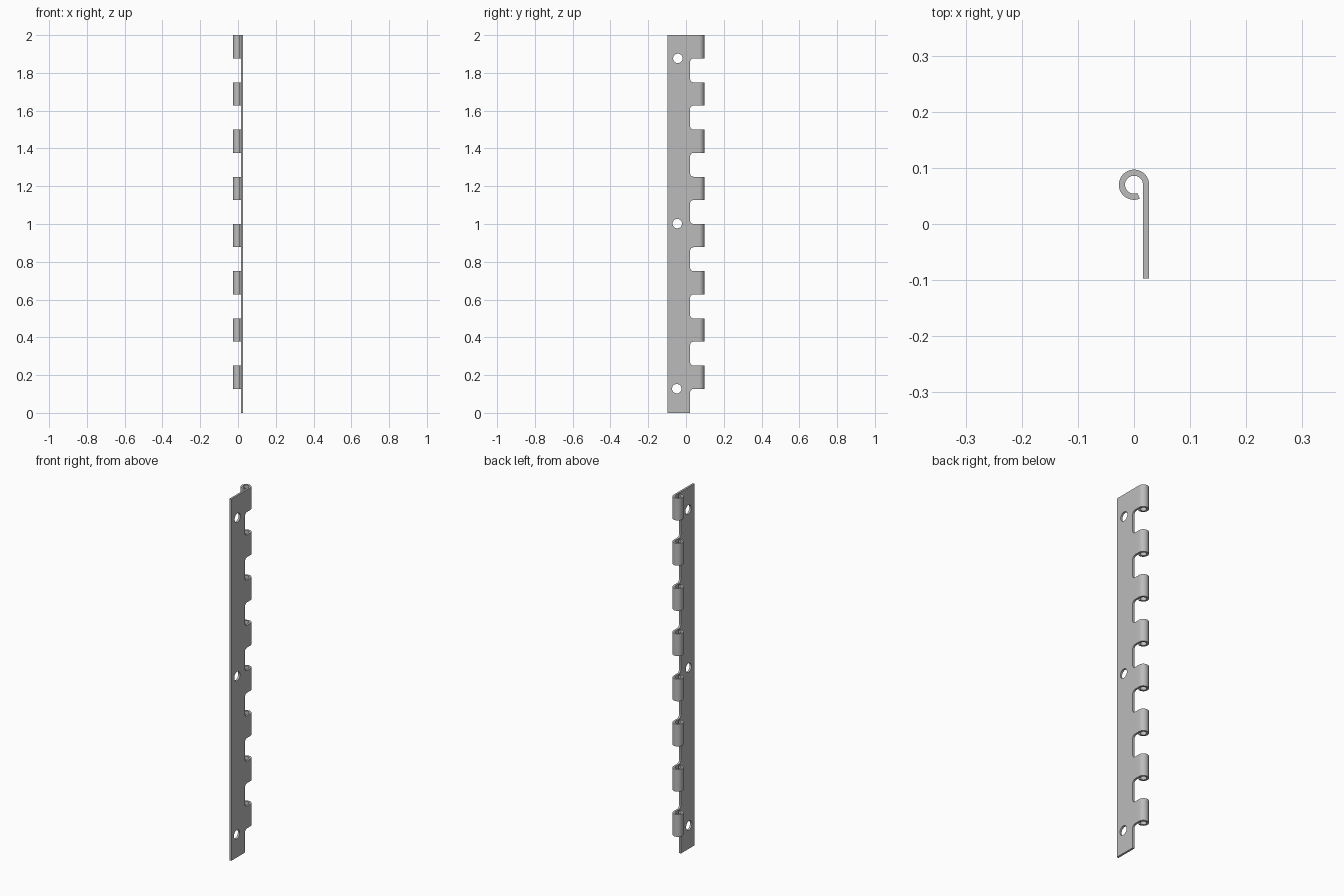
import bpy, bmesh, math
from mathutils import Matrix, Vector

cube = bpy.data.objects.get("Cube")
if cube:
    bpy.data.objects.remove(cube)

X_IN, X_OUT = 0.016, 0.027      # leaf thickness, also the knuckle radii
Y_FRONT, Y_NOTCH, Y_PIN = -0.097, 0.022, 0.07
PITCH, FILLET, COUNT = 0.25, 0.018, 8
CURL, STEPS = math.radians(292), 28

steel = bpy.data.materials.new("grey_steel")
steel.use_nodes = True
grey = (0.5, 0.5, 0.5, 1)
steel.diffuse_color = grey
steel.node_tree.nodes["Principled BSDF"].inputs["Base Color"].default_value = grey


def finish(name, bm):
    bmesh.ops.recalc_face_normals(bm, faces=bm.faces[:])
    mesh = bpy.data.meshes.new(name)
    bm.to_mesh(mesh)
    bm.free()
    mesh.materials.append(steel)
    obj = bpy.data.objects.new(name, mesh)
    bpy.context.collection.objects.link(obj)
    return obj


def fillet(z, start):
    """Quarter-round inner notch corner, centred at height z."""
    for i in range(7):
        a = math.radians(start + i * 15)
        yield Y_NOTCH + FILLET + FILLET * math.cos(a), z + FILLET * math.sin(a)


# Leaf outline in the y-z plane, with a notch below every tab
outline = [(Y_FRONT, 0), (Y_NOTCH, 0)]
for k in range(COUNT):
    low = k * PITCH + 0.127
    high = (k + 1) * PITCH
    if k:
        outline += reversed(list(fillet(k * PITCH + FILLET, 180)))
    outline += reversed(list(fillet(low - FILLET, 90)))
    outline += [(Y_PIN, low), (Y_PIN, high)]
outline.append((Y_FRONT, COUNT * PITCH))

bm = bmesh.new()
sheet = bm.faces.new([bm.verts.new((X_IN, y, z)) for y, z in outline])
side = bmesh.ops.extrude_face_region(bm, geom=[sheet])["geom"]
bmesh.ops.translate(bm, vec=(X_OUT - X_IN, 0, 0),
                    verts=[g for g in side if isinstance(g, bmesh.types.BMVert)])
bmesh.ops.recalc_face_normals(bm, faces=bm.faces[:])

# Roll the tab ends around the pin axis into open knuckles
ends = [f for f in bm.faces
        if f.normal.y > 0.9 and abs(f.calc_center_median().y - Y_PIN) < 0.001]
for _ in range(STEPS):
    ends = bmesh.ops.extrude_discrete_faces(bm, faces=ends)["faces"]
    bmesh.ops.rotate(bm, cent=Vector((0, Y_PIN, 0)),
                     matrix=Matrix.Rotation(CURL / STEPS, 3, 'Z'),
                     verts=list({v for f in ends for v in f.verts}))
leaf = finish("hinge_leaf", bm)

# Screw holes
bm = bmesh.new()
for y, z in ((-0.043, 1.877), (-0.046, 1.002), (-0.049, 0.128)):
    bmesh.ops.create_cone(
        bm, cap_ends=True, segments=32, radius1=0.025, radius2=0.025, depth=0.1,
        matrix=Matrix.Translation((0.02, y, z)) @ Matrix.Rotation(math.pi / 2, 4, 'Y'))
cutter = finish("hole_cutter", bm)
cutter.hide_render = True
cutter.hide_set(True)
cutter.display_type = 'WIRE'

bpy.context.view_layer.objects.active = leaf
leaf.select_set(True)
cut = leaf.modifiers.new("screw_holes", 'BOOLEAN')
cut.operation, cut.solver, cut.object = 'DIFFERENCE', 'EXACT', cutter
bpy.ops.object.modifier_apply(modifier=cut.name)
bpy.data.objects.remove(cutter)
bpy.ops.object.shade_smooth_by_angle(angle=math.radians(35))
